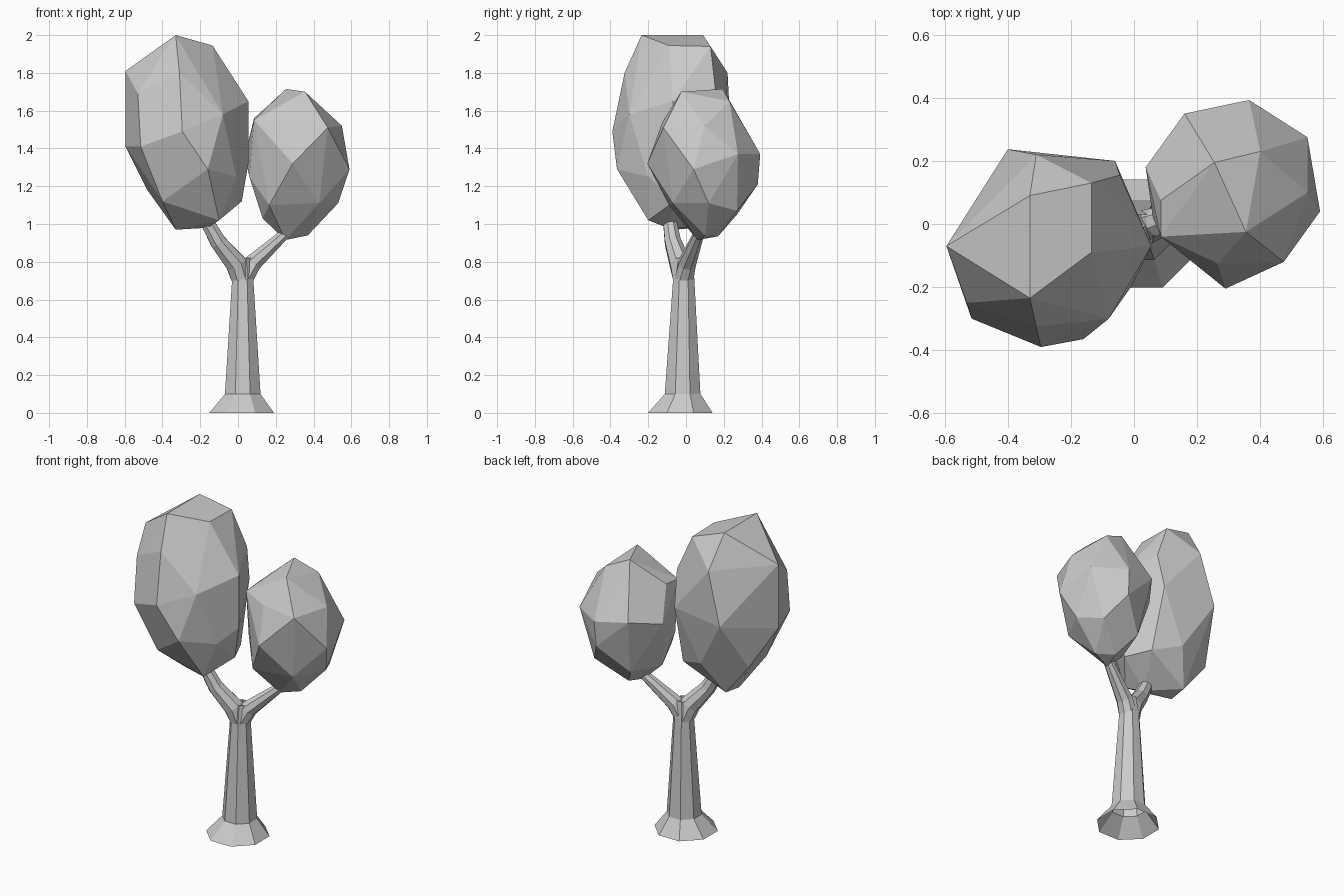
import bpy, bmesh, math
from mathutils import Vector


def finish(bm, name):
    bmesh.ops.recalc_face_normals(bm, faces=bm.faces)
    me = bpy.data.meshes.new(name)
    bm.to_mesh(me)
    bm.free()
    ob = bpy.data.objects.new(name, me)
    bpy.context.collection.objects.link(ob)
    return ob


def tube(name, stations, sides, level=False):
    """Faceted open tube through (x, y, z, radius) stations."""
    bm = bmesh.new()
    pts = [Vector(s[:3]) for s in stations]
    rings = []
    for i, s in enumerate(stations):
        d = (pts[min(i + 1, len(pts) - 1)] - pts[max(i - 1, 0)]).normalized()
        if level or i == 0:
            d = Vector((0, 0, 1))
        u = Vector((0, 1, 0)).cross(d).normalized()
        v = d.cross(u)
        ring = []
        for k in range(sides):
            a = 2 * math.pi * (k + 0.5) / sides
            ring.append(bm.verts.new(pts[i] + s[3] * (math.cos(a) * u + math.sin(a) * v)))
        rings.append(ring)
    for a, b in zip(rings, rings[1:]):
        for k in range(sides):
            j = (k + 1) % sides
            bm.faces.new((a[k], a[j], b[j], b[k]))
    return finish(bm, name)


def crown(name, points):
    """Faceted foliage: convex hull of a few corner points."""
    bm = bmesh.new()
    for p in points:
        bm.verts.new(p)
    res = bmesh.ops.convex_hull(bm, input=bm.verts)
    loose = [v for v in bm.verts if not v.link_faces]
    bmesh.ops.delete(bm, geom=loose, context='VERTS')
    bmesh.ops.dissolve_limit(bm, angle_limit=math.radians(5),
                             verts=bm.verts, edges=bm.edges)
    return finish(bm, name)


# Trunk with flared, open foot
tube("trunk", [(0.02, -0.03, 0, 0.185), (0.025, -0.018, 0.1, 0.102),
               (0.025, -0.012, 0.72, 0.06), (0.028, -0.012, 0.82, 0.045)], 8, True)

# Forked branches
tube("left_branch", [(0.02, -0.012, 0.70, 0.06), (-0.01, -0.03, 0.79, 0.06),
                     (-0.105, -0.07, 0.905, 0.046), (-0.18, -0.09, 1.04, 0.036)], 8)
tube("right_branch", [(0.03, -0.012, 0.70, 0.056), (0.075, 0.005, 0.79, 0.05),
                      (0.24, 0.065, 0.94, 0.03), (0.31, 0.09, 1.0, 0.03)], 8)

# Large crown on the left
crown("large_crown", [
    (-0.33, -0.235, 2.0), (-0.33, 0.09, 2.0), (-0.135, -0.09, 1.945), (-0.135, 0.13, 1.94),
    (-0.595, -0.07, 1.81), (-0.595, -0.07, 1.41), (-0.31, -0.325, 1.80), (-0.53, -0.25, 1.69),
    (-0.295, -0.39, 1.49), (-0.515, -0.30, 1.41), (-0.16, -0.365, 1.29), (-0.08, -0.30, 1.58),
    (0.055, -0.07, 1.65), (0.055, -0.07, 1.32), (0.02, -0.06, 1.12), (-0.01, -0.20, 1.25),
    (-0.40, -0.23, 1.12), (-0.10, -0.20, 1.02), (-0.33, -0.06, 0.97), (-0.16, -0.10, 0.98),
    (-0.32, 0.06, 0.98), (-0.40, 0.237, 1.48), (-0.06, 0.20, 1.50), (-0.31, 0.22, 1.80),
    (-0.045, 0.155, 1.72), (-0.48, 0.06, 1.18), (-0.22, 0.17, 1.18), (-0.05, 0.10, 1.12)])

# Small crown on the right
crown("small_crown", [
    (0.255, 0.195, 1.715), (0.355, -0.025, 1.70), (0.40, 0.23, 1.65), (0.265, -0.125, 1.54),
    (0.475, -0.12, 1.51), (0.29, -0.205, 1.32), (0.55, 0.10, 1.52), (0.55, 0.275, 1.37),
    (0.59, 0.04, 1.29), (0.365, 0.393, 1.37), (0.16, 0.35, 1.40), (0.037, 0.18, 1.36),
    (0.085, -0.04, 1.55), (0.085, 0.075, 1.56), (0.06, 0.02, 1.25), (0.165, -0.09, 1.10),
    (0.13, 0.05, 1.03), (0.25, 0.06, 0.915), (0.37, 0.10, 0.94), (0.43, -0.07, 1.11),
    (0.53, 0.12, 1.11), (0.45, 0.27, 1.07), (0.28, 0.17, 0.935), (0.20, 0.27, 1.05),
    (0.36, 0.38, 1.21)])
